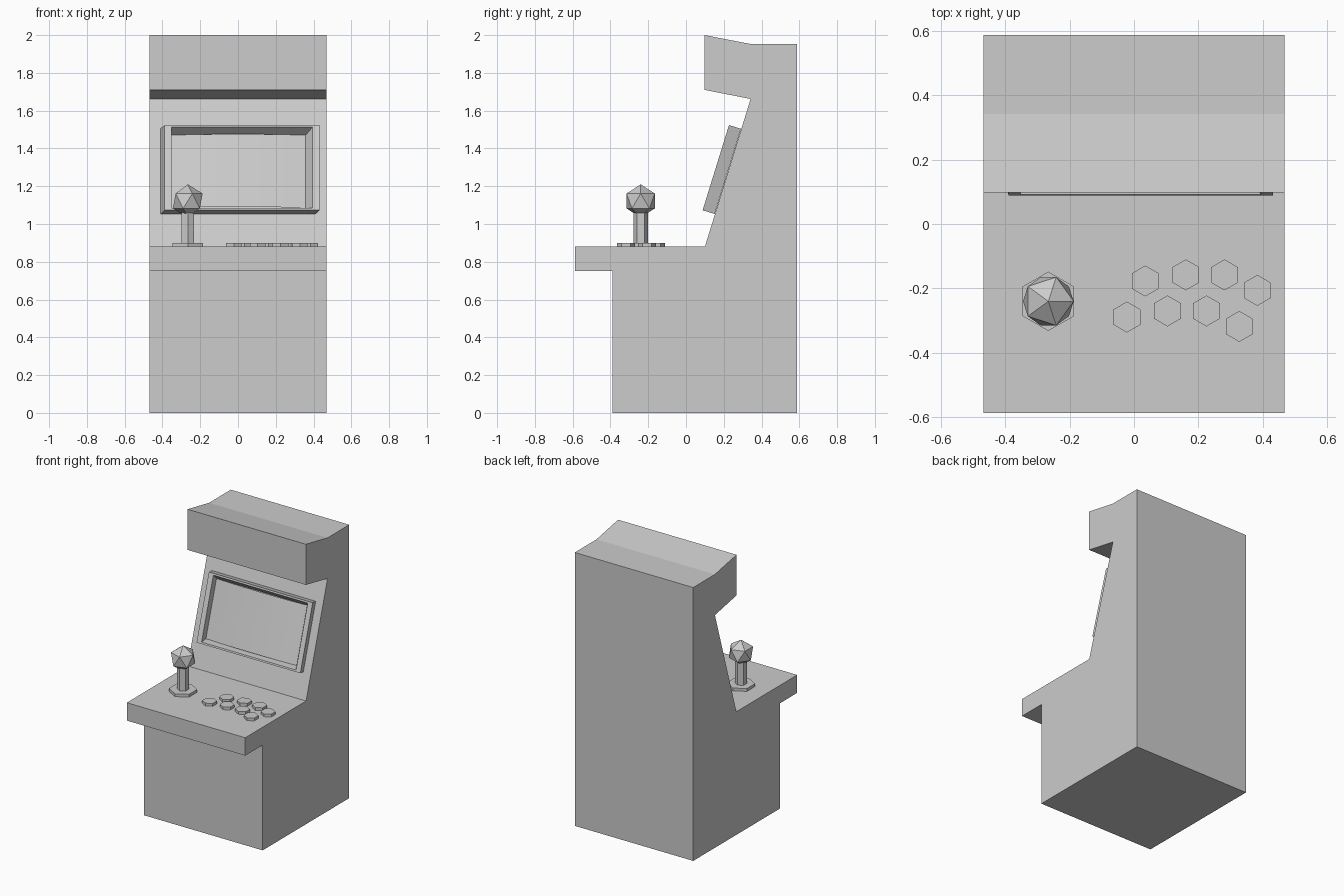
import bpy, bmesh, math
from mathutils import Vector

if "Cube" in bpy.data.objects:
    bpy.data.objects.remove(bpy.data.objects["Cube"])

grey = bpy.data.materials.new("light_grey")
grey.diffuse_color = (0.604, 0.604, 0.604, 1)
grey.use_nodes = True
grey.node_tree.nodes["Principled BSDF"].inputs["Base Color"].default_value = grey.diffuse_color


def make(name, verts, faces, fix_normals=False):
    me = bpy.data.meshes.new(name)
    me.from_pydata(verts, [], faces)
    if fix_normals:
        bm = bmesh.new()
        bm.from_mesh(me)
        bmesh.ops.recalc_face_normals(bm, faces=bm.faces)
        bm.to_mesh(me)
        bm.free()
    me.materials.append(grey)
    ob = bpy.data.objects.new(name, me)
    bpy.context.collection.objects.link(ob)
    return ob


def hex_prism(name, x, y, r, z0, z1):
    """Six-sided prism with a corner pointing along y."""
    ring = [(x + r * math.sin(k * math.pi / 3), y + r * math.cos(k * math.pi / 3))
            for k in range(6)]
    verts = [(*p, z0) for p in ring] + [(*p, z1) for p in ring]
    faces = [(k, (k + 1) % 6, (k + 1) % 6 + 6, k + 6) for k in range(6)]
    faces += [tuple(range(6)), tuple(range(6, 12))]
    return make(name, verts, faces, True)


# Cabinet: side profile (y, z) extruded across x
W = 0.468
profile = [(0.587, 0), (0.587, 1.953), (0.342, 1.953), (0.098, 2.0),
           (0.098, 1.71), (0.342, 1.662), (0.1, 0.88), (-0.587, 0.88),
           (-0.587, 0.752), (-0.39, 0.752), (-0.39, 0)]
n = len(profile)
verts = [(s * W, y, z) for s in (-1, 1) for y, z in profile]
faces = [(i, (i + 1) % n, (i + 1) % n + n, i + n) for i in range(n)]
faces += [tuple(range(n)), tuple(range(n, 2 * n))]
make("cabinet", verts, faces, True)

# Sloped panel frame of reference: x across, t up the slope, d out of it
origin = Vector((0, 0.152, 1.053))
up = Vector((0, 0.242, 0.782)).normalized()
out = Vector((0, -up.z, up.y))


def on_panel(x, t, d):
    return origin + Vector((x, 0, 0)) + up * t + out * d


# Screen frame: skewed rings (half width, low, high, depth, sideways shift)
rings = [(0.41, 0, 0.472, 0.0, 0), (0.41, 0, 0.472, 0.067, 0.021),
         (0.373, 0.012, 0.46, 0.067, 0.021), (0.358, 0.03, 0.433, 0.012, 0)]
verts, faces = [], []
for hw, lo, hi, d, shift in rings:
    verts += [on_panel(s * hw + shift, t, d)
              for s, t in ((-1, lo), (1, lo), (1, hi), (-1, hi))]
for r in range(len(rings) - 1):
    for k in range(4):
        a, b = r * 4 + k, r * 4 + (k + 1) % 4
        faces.append((a, b, b + 4, a + 4))
make("screen_frame", verts, faces)

# Screen: gently bulging strip of panels
cols = 6
verts, faces = [], []
for i in range(cols + 1):
    u = 2 * i / cols - 1
    d = 0.012 + 0.02 * (1 - u * u)
    verts += [on_panel(0.358 * u, 0.03, d), on_panel(0.358 * u, 0.433, d)]
for i in range(cols):
    faces.append((2 * i, 2 * i + 2, 2 * i + 3, 2 * i + 1))
make("screen", verts, faces)

# Joystick: base plate, shaft and faceted ball
JX, JY = -0.266, -0.24
hex_prism("joystick_base", JX, JY, 0.092, 0.875, 0.9)
hex_prism("joystick_shaft", JX, JY, 0.038, 0.89, 1.08)
bpy.ops.mesh.primitive_ico_sphere_add(subdivisions=1, radius=0.088,
                                      location=(JX, JY, 1.122))
ball = bpy.context.object
ball.name = "joystick_ball"
ball.data.materials.append(grey)

# Buttons: two curved rows of four
buttons = [(0.035, -0.177), (0.161, -0.158), (0.281, -0.158), (0.383, -0.206),
           (-0.022, -0.289), (0.104, -0.27), (0.225, -0.27), (0.327, -0.318)]
for i, (x, y) in enumerate(buttons):
    hex_prism(f"button_{i + 1}", x, y, 0.048, 0.875, 0.9)
